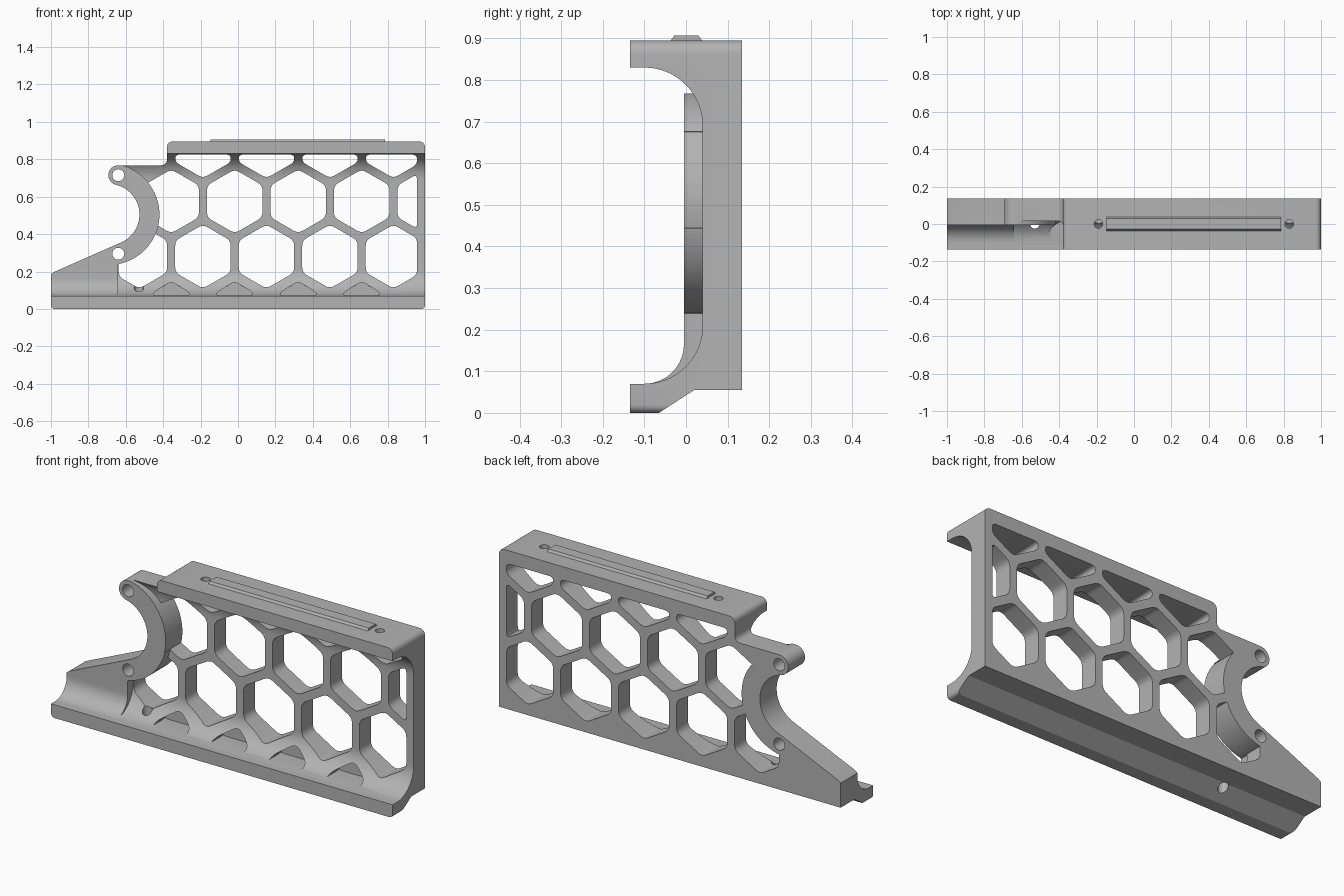
import bpy, bmesh
from math import sin, cos, radians, sqrt
from mathutils import Vector

cube = bpy.data.objects.get("Cube")
if cube:
    bpy.data.objects.remove(cube, do_unlink=True)

grey = bpy.data.materials.new("plain_grey")
grey.use_nodes = True
grey.diffuse_color = (0.45, 0.45, 0.45, 1)
grey.node_tree.nodes["Principled BSDF"].inputs["Base Color"].default_value = (0.45, 0.45, 0.45, 1)


def arc(cx, cz, r, start, end, steps=24):
    angles = [radians(start + (end - start) * i / steps) for i in range(steps + 1)]
    return [(cx + r * cos(a), cz + r * sin(a)) for a in angles]


def rounded(points, radius, steps=5):
    """Round every corner of a closed polygon."""
    out = []
    pts = [Vector(p) for p in points]
    for i, p in enumerate(pts):
        a, b = pts[i - 1] - p, pts[(i + 1) % len(pts)] - p
        p0 = p + a.normalized() * min(radius, a.length * 0.45)
        p1 = p + b.normalized() * min(radius, b.length * 0.45)
        for k in range(steps + 1):
            t = k / steps
            out.append(tuple(p0 * (1 - t) ** 2 + p * 2 * t * (1 - t) + p1 * t * t))
    return out


def clip(points, axis, limit, sign):
    """Keep the part of a polygon where sign * (coordinate - limit) <= 0."""
    out = []
    for i, p in enumerate(points):
        q = points[(i + 1) % len(points)]
        dp, dq = sign * (p[axis] - limit), sign * (q[axis] - limit)
        if dp <= 0:
            out.append(p)
        if dp * dq < 0:
            t = dp / (dp - dq)
            out.append((p[0] + (q[0] - p[0]) * t, p[1] + (q[1] - p[1]) * t))
    return out


def prism(name, polygons, axis, low, high):
    """Extrude polygons along an axis; they lie in the other two axes."""
    bm = bmesh.new()
    for poly in polygons:
        verts = []
        for u, v in poly:
            co = [u, v]
            co.insert(axis, low)
            verts.append(bm.verts.new(co))
        face = bm.faces.new(verts)
        new = bmesh.ops.extrude_face_region(bm, geom=[face])["geom"]
        shift = Vector([high - low if i == axis else 0 for i in range(3)])
        bmesh.ops.translate(bm, vec=shift, verts=[g for g in new if isinstance(g, bmesh.types.BMVert)])
    bmesh.ops.recalc_face_normals(bm, faces=bm.faces)
    mesh = bpy.data.meshes.new(name)
    bm.to_mesh(mesh)
    bm.free()
    obj = bpy.data.objects.new(name, mesh)
    bpy.context.collection.objects.link(obj)
    mesh.materials.append(grey)
    return obj


def combine(target, tool, operation):
    """Apply a boolean and discard the tool."""
    mod = target.modifiers.new("boolean", "BOOLEAN")
    mod.operation, mod.object, mod.solver = operation, tool, "EXACT"
    bpy.context.view_layer.objects.active = target
    bpy.ops.object.modifier_apply(modifier=mod.name)
    bpy.data.objects.remove(tool, do_unlink=True)


# Channel-shaped bracket, oversize at the ends until trimmed by the outline
channel = [(-0.135, 0.95), (0.135, 0.95), (0.135, 0.055), (0.02, 0.055), (-0.135, -0.045), (-0.135, 0.07)]
channel += arc(-0.1, 0.21, 0.14, -90, 0, 16) + arc(-0.1, 0.69, 0.14, 0, 90, 16) + [(-0.135, 0.83)]
bracket = prism("bracket", [channel], 0, -1.1, 1.1)

# Thicker ramp and round clamp at the right end of the bracket
ramp_profile = [(-0.105, 0.06)] + arc(-0.1, 0.165, 0.095, -85, 0, 12)
ramp_profile += [(-0.005, 0.6), (0.08, 0.6), (0.08, 0.065), (-0.1, 0.05)]
combine(bracket, prism("ramp", [ramp_profile], 0, -1.1, -0.642), "UNION")
clamp_x, clamp_z = -0.69, 0.505
combine(bracket, prism("clamp", [arc(clamp_x, clamp_z, 0.272, 0, 355, 71)], 1, -0.005, 0.08), "UNION")

# Side outline with ramp, clamp mouth and rounded ends
outline = arc(-0.98, 0.02, 0.02, 180, 270, 5) + arc(0.98, 0.02, 0.02, -90, 0, 5)
outline += arc(0.97, 0.865, 0.03, 0, 90, 6) + arc(-0.35, 0.865, 0.03, 90, 180, 6)
outline += arc(-0.41, 0.798, 0.03, 0, -90, 6)
outline += arc(-0.64, 0.715, 0.053, 90, 255) + arc(clamp_x, clamp_z, 0.163, 75, -65)
outline += [(-0.985, 0.197), (-1, 0.185)]
combine(bracket, prism("outline_cutter", [outline], 1, -0.3, 0.3), "INTERSECT")

# Honeycomb openings, trimmed by the frame and the clamp
pitch = 0.3395
holes = []
for row_z, first_x, count in ((0.28, -0.527, 5), (0.575, -0.357, 5), (0.87, -0.187, 4)):
    for i in range(count):
        cx = first_x + pitch * i
        hexagon = [(cx + 0.171 * cos(radians(a)), row_z + 0.171 * sin(radians(a))) for a in range(30, 390, 60)]
        for axis, limit, sign in ((0, -0.638, -1), (0, 0.957, 1), (1, 0.825, 1)):
            hexagon = clip(hexagon, axis, limit, sign)
        holes.append(rounded(hexagon, 0.028))
honeycomb = prism("honeycomb_cutter", holes, 1, -0.25, 0.25)
combine(honeycomb, prism("clamp_keepout", [arc(clamp_x, clamp_z, 0.27, 0, 355, 71)], 1, -0.3, 0.3), "DIFFERENCE")
combine(bracket, honeycomb, "DIFFERENCE")

# Blind pockets in the lower fillet
pockets = []
for i in range(4):
    cx = -0.357 + pitch * i
    pockets.append(rounded([(cx - 0.1, 0.072), (cx + 0.1, 0.072), (cx + 0.09, 0.092),
                            (cx, 0.147), (cx - 0.09, 0.092)], 0.025))
combine(bracket, prism("pocket_cutter", pockets, 1, -0.2, 0.04), "DIFFERENCE")

# Bolt holes through the clamp, screw holes through the top and bottom
bolts = [arc(-0.64, z, 0.032, 0, 345, 23) for z in (0.295, 0.715)]
combine(bracket, prism("bolt_cutter", bolts, 1, -0.3, 0.3), "DIFFERENCE")
screws = [arc(x, 0, 0.023, 0, 345, 23) for x in (-0.19, 0.83)]
combine(bracket, prism("top_screw_cutter", screws, 2, 0.74, 0.96), "DIFFERENCE")
combine(bracket, prism("bottom_screw_cutter", [arc(-0.53, 0, 0.025, 0, 345, 23)], 2, -0.1, 0.16), "DIFFERENCE")

# Raised rail with sloping sides on the top
rail = prism("top_rail", [[(-0.04, 0.89), (0.042, 0.89), (0.03, 0.907), (-0.028, 0.907)]], 0, -0.147, 0.785)

for obj in (bracket, rail):
    bpy.ops.object.select_all(action="DESELECT")
    obj.select_set(True)
    bpy.context.view_layer.objects.active = obj
    bpy.ops.object.shade_smooth_by_angle(angle=radians(30))
